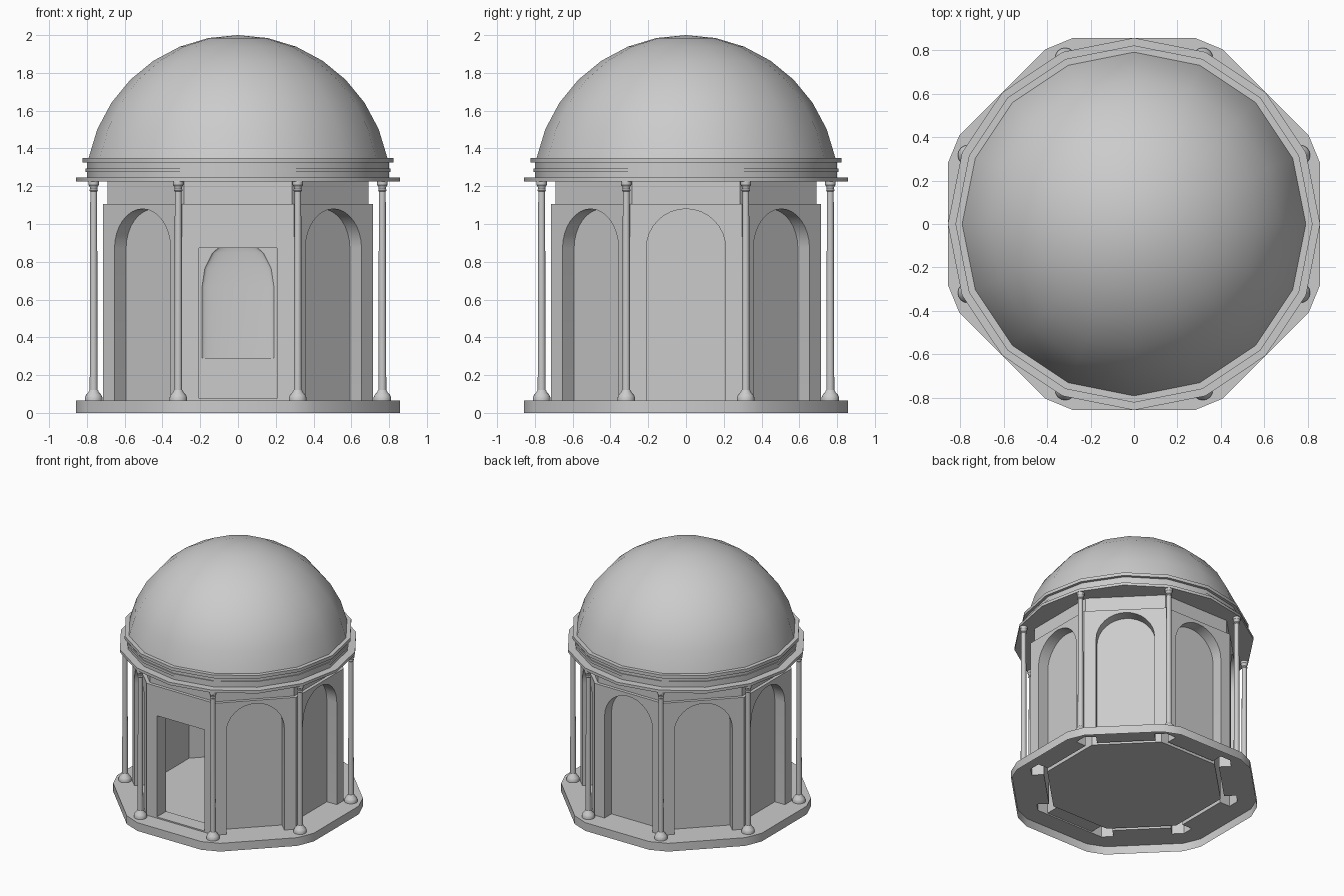
import bpy, bmesh
from math import sin, cos, pi, radians
from mathutils import Matrix, Vector

cube = bpy.data.objects.get("Cube")
if cube:
    bpy.data.objects.remove(cube, do_unlink=True)

stone = bpy.data.materials.new("grey_stone")
stone.use_nodes = True
GREY = (0.6, 0.6, 0.6, 1)
stone.diffuse_color = GREY
stone.node_tree.nodes["Principled BSDF"].inputs["Base Color"].default_value = GREY


def finish(name, bm):
    bmesh.ops.recalc_face_normals(bm, faces=bm.faces)
    mesh = bpy.data.meshes.new(name)
    bm.to_mesh(mesh)
    bm.free()
    mesh.materials.append(stone)
    obj = bpy.data.objects.new(name, mesh)
    bpy.context.collection.objects.link(obj)
    return obj


def extrude(name, points, vector, turn=0.0):
    """Extrude a closed outline along a vector, then turn it about z."""
    bm = bmesh.new()
    face = bm.faces.new([bm.verts.new(p) for p in points])
    moved = bmesh.ops.extrude_face_region(bm, geom=[face])["geom"]
    verts = [g for g in moved if isinstance(g, bmesh.types.BMVert)]
    bmesh.ops.translate(bm, verts=verts, vec=vector)
    bm.transform(Matrix.Rotation(turn, 4, "Z"))
    return finish(name, bm)


def octagon(name, apothem, z0, z1):
    radius = apothem / cos(pi / 8)
    angles = [pi / 8 + i * pi / 4 for i in range(8)]
    ring = [(radius * cos(a), radius * sin(a), z0) for a in angles]
    return extrude(name, ring, (0, 0, z1 - z0))


def lathe(name, profile, sides, place=(0, 0, 0)):
    bm = bmesh.new()
    verts = [bm.verts.new((r, 0, z)) for r, z in profile]
    edges = [bm.edges.new(pair) for pair in zip(verts, verts[1:])]
    bmesh.ops.spin(bm, geom=verts + edges, axis=(0, 0, 1), cent=(0, 0, 0),
                   angle=2 * pi, steps=sides, use_duplicate=False)
    bmesh.ops.remove_doubles(bm, verts=bm.verts, dist=0.0005)
    bmesh.ops.translate(bm, verts=bm.verts, vec=place)
    return finish(name, bm)


def cut(obj, cutter, keep=False):
    mod = obj.modifiers.new("cut", "BOOLEAN")
    mod.operation, mod.solver, mod.object = "DIFFERENCE", "EXACT", cutter
    bpy.context.view_layer.update()
    graph = bpy.context.evaluated_depsgraph_get()
    mesh = bpy.data.meshes.new_from_object(obj.evaluated_get(graph))
    obj.modifiers.clear()
    obj.data = mesh
    if not keep:
        bpy.data.objects.remove(cutter, do_unlink=True)


def smooth(obj, degrees=35):
    bpy.ops.object.select_all(action="DESELECT")
    obj.select_set(True)
    bpy.context.view_layer.objects.active = obj
    bpy.ops.object.shade_smooth_by_angle(angle=radians(degrees))


WALL, INNER, NICHE_BACK = 0.715, 0.6, 0.628
FLOOR, WALL_TOP, PLATE = 0.065, 1.105, 1.225

# Eight-sided wall with arched niches on seven sides
wall = octagon("wall", WALL, -0.1, WALL_TOP)
cut(wall, octagon("room_cutter", INNER, -0.2, 1.3))
HALF, SPRING, STEPS = 0.21, 0.87, 16
arch = [(-HALF, -0.9, -0.2), (HALF, -0.9, -0.2)]
arch += [(HALF * cos(pi * i / STEPS), -0.9, SPRING + HALF * sin(pi * i / STEPS))
         for i in range(STEPS + 1)]
for side in range(1, 8):
    cut(wall, extrude("niche_cutter", arch, (0, 0.9 - NICHE_BACK, 0), side * pi / 4))

# Doorway in the front
door = [(-0.207, -0.9, 0.075), (0.207, -0.9, 0.075),
        (0.207, -0.9, 0.873), (-0.207, -0.9, 0.873)]
cut(wall, extrude("door_cutter", door, (0, 0.5, 0)))

# Shallow round-headed recess inside the rear wall
profile = [(0, 0.29), (0.19, 0.29), (0.19, 0.67)]
profile += [(0.19 * cos(i * pi / 8), 0.67 + 0.25 * sin(i * pi / 8)) for i in range(1, 4)]
profile.append((0, 0.92))
recess = lathe("recess_cutter", profile, 32)
recess.data.transform(Matrix.Translation((0, INNER, 0)) @ Matrix.Diagonal((1, 0.11, 1, 1)))
cut(wall, recess)

# Plinth: octagon with clipped corners, slotted where the wall stands
EDGE = 0.857
clip = 0.28 / EDGE
outline = []
for k in range(8):
    for s in (-clip, clip):
        outline.append(Matrix.Rotation(k * pi / 4, 3, "Z") @ Vector((EDGE, s * EDGE, 0)))
plinth = extrude("plinth", outline, (0, 0, FLOOR))
cut(plinth, wall, keep=True)

# The plinth is an open-bottomed shell: keep only its top and its outer sides
bm = bmesh.new()
bm.from_mesh(plinth.data)
inside = []
for f in bm.faces:
    top = all(abs(v.co.z - FLOOR) < 0.001 for v in f.verts)
    outer = abs(f.normal.z) < 0.5 and f.calc_center_median().xy.length > 0.8
    if not (top or outer):
        inside.append(f)
bmesh.ops.delete(bm, geom=inside, context="FACES")
bm.to_mesh(plinth.data)
bm.free()
smooth(plinth)

# Trim the wall at floor level, leaving it open underneath
bm = bmesh.new()
bm.from_mesh(wall.data)
bmesh.ops.bisect_plane(bm, geom=bm.verts[:] + bm.edges[:] + bm.faces[:],
                       plane_co=(0, 0, FLOOR), plane_no=(0, 0, 1), clear_inner=True)
bm.to_mesh(wall.data)
bm.free()
smooth(wall)

# Set-back band above the wall
band = octagon("upper_band", 0.69, WALL_TOP, PLATE)
cut(band, octagon("band_cutter", INNER, 1.0, 1.3))

# Stepped cornice, closed below as the room's ceiling
steps = [(0, PLATE), (0.857, PLATE), (0.857, 1.247), (0.8, 1.247), (0.8, 1.275),
         (0.807, 1.275), (0.807, 1.295), (0.8, 1.295), (0.8, 1.325),
         (0.822, 1.325), (0.822, 1.35), (0.78, 1.35)]
smooth(lathe("cornice", steps, 16))

# Dome
R, CENTRE = 0.806, 1.194
curve = [(R * sin(i * pi / 16), CENTRE + R * cos(i * pi / 16)) for i in range(8)]
smooth(lathe("dome", curve + [(0.795, 1.335)], 16), 60)

# Columns at the eight corners
shaft = [(0, FLOOR), (0.047, FLOOR), (0.047, 0.08), (0.041, 0.095), (0.028, 0.109),
         (0.024, 0.118), (0.021, 0.122), (0.018, 1.172), (0.023, 1.178), (0.019, 1.186),
         (0.021, 1.198), (0.027, 1.206), (0.027, PLATE), (0, PLATE)]
for k in range(8):
    a = pi / 8 + k * pi / 4
    smooth(lathe("column_%d" % (k + 1), shaft, 16, (0.827 * cos(a), 0.827 * sin(a), 0)))
